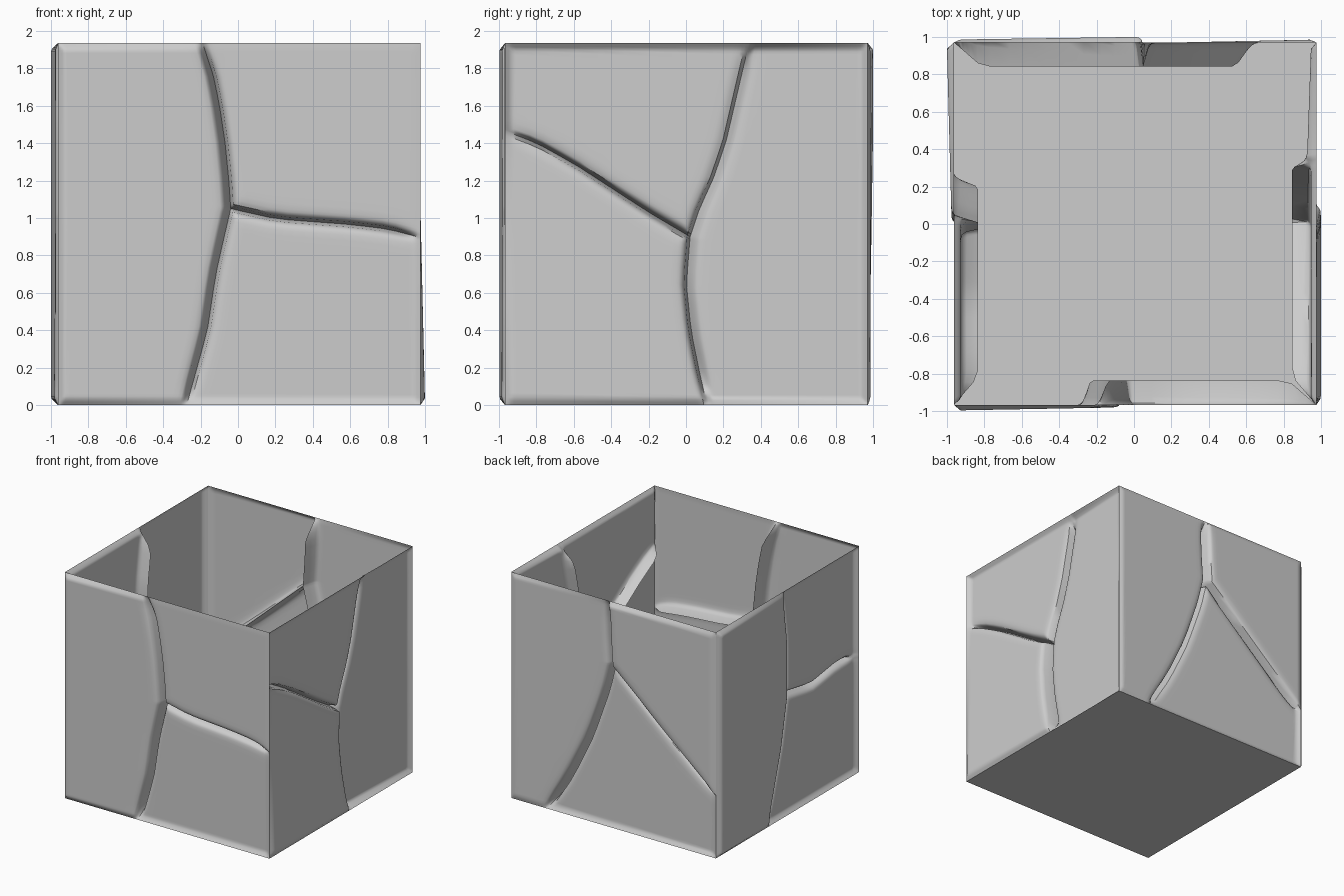
import bpy, bmesh
from mathutils import Vector
from mathutils.geometry import intersect_point_line

cube = bpy.data.objects.get("Cube")
if cube:
    bpy.data.objects.remove(cube, do_unlink=True)

W, H = 0.969, 1.935                  # half width and height of the box
CENTRE = Vector((0.006, 0.002, 0))   # the slabs bulge unevenly around it
DEPTH, SOFT = 0.13, 0.07
LIPS = (0.032, 0.018, 0.018)         # crack slope width on each slab

stone = bpy.data.materials.new("grey_stone")
stone.use_nodes = True
GREY = (0.61, 0.61, 0.61, 1)
stone.diffuse_color = GREY
stone.node_tree.nodes["Principled BSDF"].inputs["Base Color"].default_value = GREY

# Sample positions, denser towards both ends
half = [0, .015, .03, .045, .06, .09, .13, .2, .3, .4]
STEPS = half + [.5] + [1 - t for t in reversed(half)]


def clamp(t):
    return max(0.0, min(1.0, t))


def along(points, axis, value):
    """Point on a polyline at a given coordinate on one axis."""
    for a, b in zip(points, points[1:]):
        if a[axis] <= value <= b[axis]:
            t = (value - a[axis]) / (b[axis] - a[axis])
            return Vector(a).lerp(Vector(b), t)
    return Vector(points[0] if value < points[0][axis] else points[-1])


def sample(points, axis):
    lo, hi = points[0][axis], points[-1][axis]
    return [along(points, axis, lo + (hi - lo) * t) for t in STEPS]


def line(a, b):
    return [a.lerp(b, t) for t in STEPS]


def coons(bottom, top, left, right):
    """Fill four boundary curves with a grid of points."""
    grid = []
    for j, t in enumerate(STEPS):
        row = []
        for i, s in enumerate(STEPS):
            ruled = bottom[i].lerp(top[i], t) + left[j].lerp(right[j], s)
            corners = bottom[0].lerp(bottom[-1], s).lerp(top[0].lerp(top[-1], s), t)
            row.append(ruled - corners)
        grid.append(row)
    return grid


def finish(bm, name, outward):
    bmesh.ops.remove_doubles(bm, verts=bm.verts, dist=0.0003)
    bmesh.ops.recalc_face_normals(bm, faces=bm.faces)
    if sum((f.normal * f.calc_area() for f in bm.faces), Vector()).dot(outward) < 0:
        bmesh.ops.reverse_faces(bm, faces=bm.faces)
    mesh = bpy.data.meshes.new(name)
    bm.to_mesh(mesh)
    bm.free()
    mesh.materials.append(stone)
    obj = bpy.data.objects.new(name, mesh)
    bpy.context.collection.objects.link(obj)
    bpy.ops.object.select_all(action='DESELECT')
    obj.select_set(True)
    bpy.context.view_layer.objects.active = obj
    bpy.ops.object.shade_smooth_by_angle(angle=0.8)


def wall(name, out, side, lower, upper, branch, bulges):
    """Wall of three slabs split by a folded crack; the branch runs towards +u."""
    out, side = Vector(out), Vector(side)
    low, up, arm = sample(lower, 1), sample(upper, 1), sample(branch, 0)
    segments = [(a, b) for c in (low, up, arm) for a, b in zip(c, c[1:])]

    # Slab grids: the tall one, then the upper and lower ones beside it
    tall = [[Vector((-W, p.y)).lerp(p, s) for s in STEPS] for p in low + up[1:]]
    end, top, base = arm[-1], Vector((W, H)), Vector((W, 0))
    above = coons(arm, line(up[-1], top), up, line(end, top))
    below = coons(line(low[0], base), arm, low, line(base, end))

    def height(p, bulge, lip):
        d = 9.0
        for a, b in segments:
            t = intersect_point_line(p, a, b)[1]
            d = min(d, (p - a.lerp(b, clamp(t))).length)
        edge = min(W - abs(p.x), p.y, H - p.y)
        lift = bulge[0] + bulge[1] * p.x / W + bulge[2] * p.y / H
        if d < lip:
            cut = 1 - 0.88 * d / lip
        else:
            cut = 0.12 * clamp((SOFT - d) / (SOFT - lip)) ** 2
        return W + lift * clamp(edge / .035) * clamp(d / lip) - DEPTH * cut * clamp(edge / .15)

    bm = bmesh.new()
    for grid, bulge, lip in zip((tall, above, below), bulges, LIPS):
        rows = [[bm.verts.new(CENTRE + side * p.x + out * height(p, bulge, lip)
                              + Vector((0, 0, p.y))) for p in row] for row in grid]
        for r0, r1 in zip(rows, rows[1:]):
            for i in range(len(r0) - 1):
                bm.faces.new((r0[i], r0[i + 1], r1[i + 1], r1[i]))
    finish(bm, name, out)


# Crack paths are (across, height); slab bulges are (offset, tilt across, tilt up),
# negative where a slab is sunk behind the box edges
wall("front_wall", (0, -1, 0), (1, 0, 0),
     [(-.28, 0), (-.225, .2), (-.17, .4), (-.125, .7), (-.08, .9), (-.045, 1.05)],
     [(-.045, 1.05), (-.055, 1.2), (-.075, 1.4), (-.105, 1.6), (-.135, 1.75), (-.195, H)],
     [(-.045, 1.05), (.2, .995), (.6, .965), (.8, .94), (W, .895)],
     [(.012, -.018, 0), (.002, 0, 0), (-.022, 0, .01)])

wall("right_wall", (1, 0, 0), (0, -1, 0),
     [(-.11, 0), (-.065, .2), (-.025, .4), (0, .65), (-.02, .9)],
     [(-.02, .9), (-.07, 1.05), (-.14, 1.2), (-.21, 1.4), (-.28, 1.7), (-.335, H)],
     [(-.02, .9), (.2, 1.03), (.4, 1.16), (.6, 1.29), (.8, 1.4), (W, 1.465)],
     [(-.062, -.034, 0), (-.028, 0, 0), (.025, 0, -.045)])

wall("back_wall", (0, 1, 0), (-1, 0, 0),
     [(-.63, 0), (-.42, .335), (-.23, .73), (-.077, 1.16), (-.02, 1.39)],
     [(-.02, 1.39), (-.035, 1.6), (-.05, H)],
     [(-.02, 1.39), (.485, .935), (.82, .64), (W, .52)],
     [(-.005, -.02, 0), (.029, -.014, 0), (-.022, 0, 0)])

wall("left_wall", (-1, 0, 0), (0, -1, 0),
     [(-.246, 0), (-.15, .3), (-.055, .6), (.03, 1.01)],
     [(.03, 1.01), (.03, 1.5), (0, 1.7), (-.03, H)],
     [(.03, 1.01), (.385, .95), (.72, 1.0), (W, .995)],
     [(.012, -.026, 0), (-.036, 0, 0), (-.03, 0, 0)])

# Flat floor closing the bottom
bm = bmesh.new()
bm.faces.new([bm.verts.new(CENTRE + Vector((x * W, y * W, 0)))
              for x, y in ((-1, -1), (-1, 1), (1, 1), (1, -1))])
finish(bm, "floor", Vector((0, 0, -1)))
